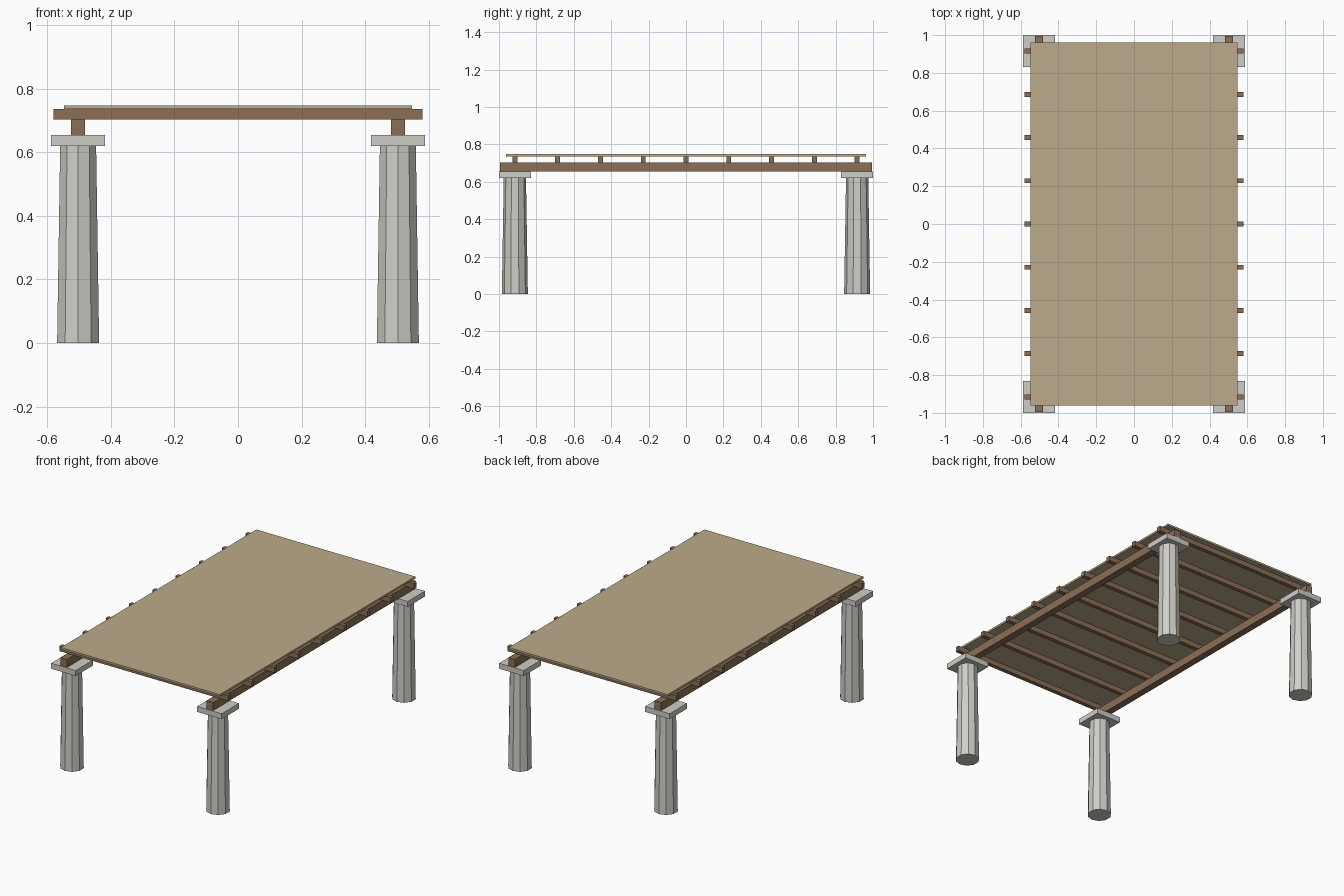
import bpy
import math

if "Cube" in bpy.data.objects:
    bpy.data.objects.remove(bpy.data.objects["Cube"], do_unlink=True)


def make_material(name, rgb):
    mat = bpy.data.materials.new(name)
    mat.use_nodes = True
    colour = (*rgb, 1.0)
    mat.diffuse_color = colour
    mat.node_tree.nodes["Principled BSDF"].inputs["Base Color"].default_value = colour
    return mat


concrete = make_material("pale concrete", (0.62, 0.61, 0.57))
timber = make_material("brown timber", (0.26, 0.16, 0.095))
sheet = make_material("tan sheet", (0.50, 0.41, 0.26))


def box(name, mat, centre, width, depth, bottom, top):
    """Axis-aligned block standing between two heights."""
    x, y = centre
    bpy.ops.mesh.primitive_cube_add(size=1, location=(x, y, (bottom + top) / 2))
    obj = bpy.context.object
    obj.name = name
    obj.scale = (width, depth, top - bottom)
    bpy.ops.object.transform_apply(location=False, rotation=False, scale=True)
    obj.data.materials.append(mat)
    return obj


POST_X, POST_Y = 0.503, 0.915
COLUMN_TOP, CAP_TOP, BEAM_TOP, RAFTER_TOP, ROOF_TOP = 0.62, 0.654, 0.704, 0.736, 0.748

for side, sx in (("left", 1), ("right", -1)):
    # Tapered ten-sided columns with square caps
    for end, sy in (("front", -1), ("back", 1)):
        x, y = sx * POST_X, sy * POST_Y
        bpy.ops.mesh.primitive_cone_add(vertices=10, radius1=0.0695, radius2=0.0595,
                                        depth=COLUMN_TOP, location=(x, y, COLUMN_TOP / 2))
        column = bpy.context.object
        column.name = f"{end}_{side}_column"
        column.data.materials.append(concrete)
        box(f"{end}_{side}_cap", concrete, (x, y), 0.17, 0.17, COLUMN_TOP, CAP_TOP)
    # Long beam resting on the caps
    box(f"{side}_beam", timber, (sx * POST_X, 0), 0.044, 1.99, CAP_TOP, BEAM_TOP)

# Evenly spaced cross rafters
RAFTERS = 9
for i in range(RAFTERS):
    y = POST_Y * (2 * i / (RAFTERS - 1) - 1)
    box(f"rafter_{i + 1}", timber, (0, y), 1.162, 0.026, BEAM_TOP, RAFTER_TOP)

# Thin roof sheet
box("roof_sheet", sheet, (0, 0), 1.096, 1.924, RAFTER_TOP, ROOF_TOP)
